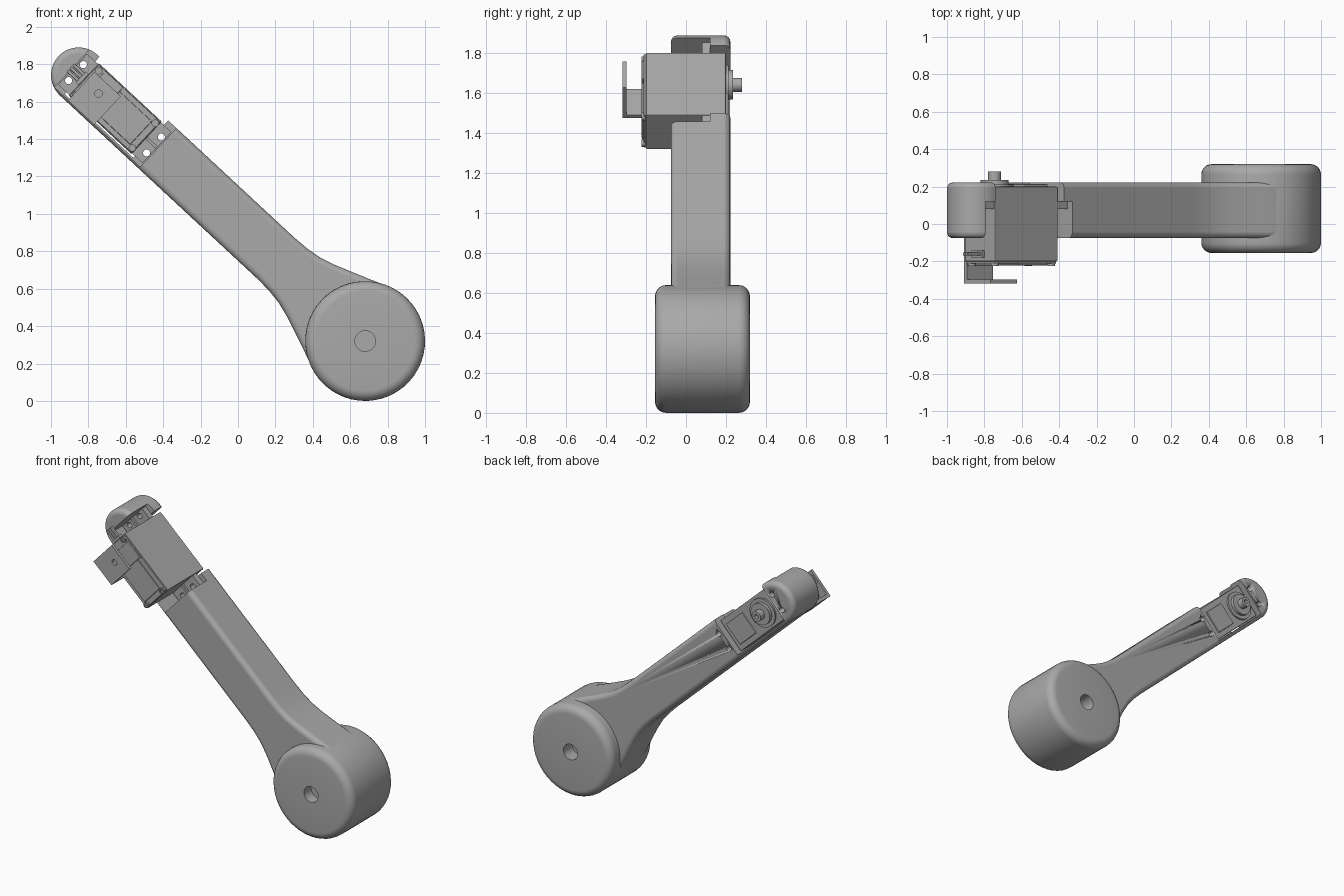
import bpy, bmesh, math
from mathutils import Matrix, Vector

if "Cube" in bpy.data.objects:
    bpy.data.objects.remove(bpy.data.objects["Cube"])

grey = bpy.data.materials.new("plain grey")
grey.use_nodes = True
COLOUR = (0.4, 0.4, 0.4, 1)
grey.diffuse_color = COLOUR
grey.node_tree.nodes["Principled BSDF"].inputs["Base Color"].default_value = COLOUR

# Arm frame: s runs from the drum axis to the tip, y is depth, v is across the arm
FRAME = Matrix.Translation((0.68, 0, 0.32)) @ Matrix.Rotation(math.radians(42.87), 4, 'Y')


def finish(name, bm, bevel=0, segments=3, smooth=True):
    bmesh.ops.recalc_face_normals(bm, faces=bm.faces)
    mesh = bpy.data.meshes.new(name)
    bm.to_mesh(mesh)
    bm.free()
    mesh.materials.append(grey)
    ob = bpy.data.objects.new(name, mesh)
    bpy.context.collection.objects.link(ob)
    ob.matrix_world = FRAME
    if bevel:
        mod = ob.modifiers.new("rounded edges", 'BEVEL')
        mod.width, mod.segments = bevel, segments
        mod.limit_method, mod.angle_limit = 'ANGLE', math.radians(40)
    if smooth:
        bpy.ops.object.select_all(action='DESELECT')
        ob.select_set(True)
        bpy.context.view_layer.objects.active = ob
        bpy.ops.object.shade_smooth_by_angle(angle=math.radians(35))
    return ob


def box(name, s, y, v, bevel=0):
    bm = bmesh.new()
    bmesh.ops.create_cube(bm, size=1)
    for p in bm.verts:
        p.co = Vector((-s[p.co.x > 0], y[p.co.y > 0], v[p.co.z > 0]))
    return finish(name, bm, bevel, 2, False)


def prism(name, outline, y, bevel=0):
    bm = bmesh.new()
    face = bm.faces.new([bm.verts.new((-s, y[0], v)) for s, v in outline])
    new = bmesh.ops.extrude_face_region(bm, geom=[face])["geom"]
    bmesh.ops.translate(bm, vec=(0, y[1] - y[0], 0),
                        verts=[g for g in new if isinstance(g, bmesh.types.BMVert)])
    return finish(name, bm, bevel, 4)


def lathe(name, profile, s, v, steps=48):
    """Turn an (r, y) profile about a y-directed axis at (s, v)."""
    bm = bmesh.new()
    pts = [bm.verts.new((-s + r, y, v)) for r, y in profile]
    edges = [bm.edges.new(pair) for pair in zip(pts, pts[1:])]
    bmesh.ops.spin(bm, geom=pts + edges, cent=(-s, 0, v), axis=(0, 1, 0),
                   angle=math.tau, steps=steps)
    bmesh.ops.remove_doubles(bm, verts=bm.verts, dist=1e-5)
    return finish(name, bm)


def rod(name, r, y, s, v, steps=24):
    return lathe(name, [(0, y[0]), (r, y[0]), (r, y[1]), (0, y[1])], s, v, steps)


def cut(target, cutter):
    mod = target.modifiers.new(cutter.name, 'BOOLEAN')
    mod.object, mod.operation, mod.solver = cutter, 'DIFFERENCE', 'EXACT'
    cutter.hide_render = True
    cutter.hide_viewport = True
    cutter.display_type = 'WIRE'


# Rounded drum with an axle bore
R, HOLE, ROUND, BACK, FRONT = 0.32, 0.055, 0.055, 0.32, -0.155
corner = [i * math.pi / 12 for i in range(7)]
drum_profile = [(HOLE, FRONT)]
drum_profile += [(R - ROUND + ROUND * math.sin(a), FRONT + ROUND - ROUND * math.cos(a)) for a in corner]
drum_profile += [(R - ROUND + ROUND * math.cos(a), BACK - ROUND + ROUND * math.sin(a)) for a in corner]
drum_profile += [(HOLE, BACK), (HOLE, FRONT)]
lathe("drum", drum_profile, 0, 0)

# Arm: flares into the drum, round at the tip
TIP, HALF = 2.09, 0.148
side = [(-0.1, 0.295), (0, 0.318), (0.1, 0.302), (0.2, 0.262), (0.3, 0.224),
        (0.4, 0.187), (0.48, 0.164), (0.56, 0.152), (0.65, HALF)]
tip = [(TIP + HALF * math.sin(a), HALF * math.cos(a))
       for a in [i * math.pi / 24 for i in range(25)]]
arm = prism("arm", side + tip + [(s, -v) for s, v in reversed(side)], (-0.075, 0.222), 0.03)

# Motor pocket, with two ledges for the mounting tabs
cut(arm, box("pocket_cutter", (1.575, 2.075), (-0.3, 0.4), (-0.125, 0.3)))
cut(arm, box("ledge_cutter", (1.515, 2.14), (-0.3, 0.12), (-0.135, 0.3)))

# Motor body with front and back covers
box("motor_body", (1.595, 2.055), (-0.2, 0.2), (-0.117, 0.12), 0.006)
box("motor_front_cover", (1.6, 2.05), (-0.212, -0.199), (-0.112, 0.114), 0.005)
box("motor_front_panel", (1.635, 1.87), (-0.222, -0.21), (-0.085, 0.085), 0.005)
box("motor_front_block", (1.87, 2.0), (-0.222, -0.21), (-0.112, 0.114), 0.005)
box("motor_back_panel", (1.63, 1.8), (0.199, 0.213), (-0.08, 0.08), 0.005)

# Output boss and shaft
AXIS = 1.945
rod("output_boss", 0.1, (0.195, 0.212), AXIS, 0, 32)
rod("output_collar", 0.075, (0.21, 0.235), AXIS, 0, 32)
lathe("output_shaft", [(0, 0.23), (0.035, 0.23), (0.035, 0.28), (0.015, 0.28),
                       (0.015, 0.25), (0, 0.25)], AXIS, 0, 24)

# Mounting tabs with through holes, shared with the ledges
for label, s, hole_s in (("lower", (1.52, 1.6), 1.541), ("upper", (2.05, 2.135), 2.11)):
    tab = box(label + "_tab", s, (0.08, 0.12), (-0.112, 0.114))
    rib = box(label + "_tab_rib", s, (0.066, 0.082), (-0.008, 0.008))
    for sign in (-1, 1):
        hole = rod(label + "_hole_cutter", 0.019, (0, 0.4), hole_s, sign * 0.058)
        cut(tab, hole)
        cut(arm, hole)

# Cover screws
for s in (1.615, 2.028):
    for v in (-0.09, 0.09):
        lathe("cover_screw", [(0, -0.205), (0.02, -0.205), (0.02, -0.224), (0.011, -0.224),
                              (0.011, -0.216), (0, -0.216)], s, v, 16)

# Pivot bracket: a drilled plate on a side wall
plate = box("bracket_plate", (1.848, 2.04), (-0.318, -0.297), (-0.138, 0.07))
cut(plate, rod("bracket_hole_cutter", 0.02, (-0.4, -0.26), AXIS, 0))
box("bracket_wall", (1.848, 2.04), (-0.298, -0.06), (-0.138, -0.116))

# Cable entry: three short wires
box("cable_sleeve", (2.05, 2.075), (-0.178, -0.142), (-0.04, 0.04))
for v in (-0.022, 0, 0.022):
    box("wire", (2.07, 2.15), (-0.169, -0.151), (v - 0.009, v + 0.009), 0.005)
